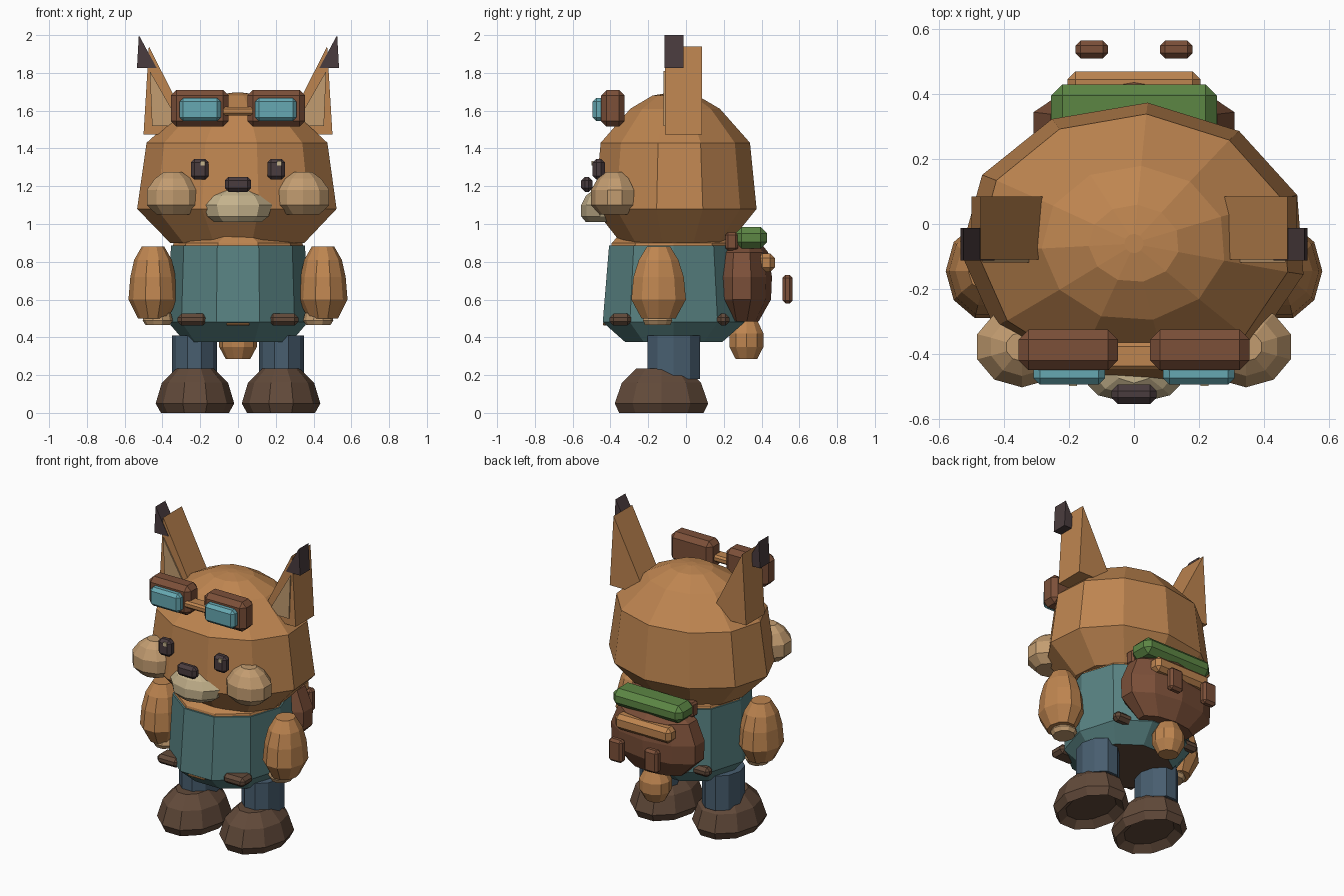
import bpy, bmesh
from math import cos, sin, radians, pi

cube = bpy.data.objects.get("Cube")
if cube:
    bpy.data.objects.remove(cube, do_unlink=True)


def material(name, hexa):
    def lin(c):
        return c / 12.92 if c <= 0.04045 else ((c + 0.055) / 1.055) ** 2.4
    col = [lin(int(hexa[i:i + 2], 16) / 255) for i in (0, 2, 4)] + [1.0]
    m = bpy.data.materials.new(name)
    m.use_nodes = True
    m.diffuse_color = col
    m.node_tree.nodes["Principled BSDF"].inputs["Base Color"].default_value = col
    return m


FUR = material("orange fur", "BE8550")
TAN = material("tan fur", "C29C70")
CREAM = material("cream fur", "C4B28C")
DARK = material("near black", "4A3C3E")
SHIRT = material("teal cloth", "588282")
PANTS = material("blue cloth", "485E70")
BOOT = material("boot brown", "624A3A")
LEATHER = material("leather brown", "7C5039")
GREEN = material("green roll", "5C8644")
GLASS = material("lens blue", "66A8B2")


def finish(name, bm, *mats):
    bmesh.ops.recalc_face_normals(bm, faces=bm.faces)
    me = bpy.data.meshes.new(name)
    bm.to_mesh(me)
    bm.free()
    ob = bpy.data.objects.new(name, me)
    bpy.context.collection.objects.link(ob)
    for m in mats:
        me.materials.append(m)
    return ob


def stack(name, cx, cy, rings, sides, mat, turn=0.0):
    """Faceted solid of elliptical rings (z, rx, ry); turn is in degrees."""
    bm = bmesh.new()
    loops = []
    for z, rx, ry in rings:
        angles = [radians(turn) + 2 * pi * i / sides for i in range(sides)]
        loops.append([bm.verts.new((cx + rx * cos(a), cy + ry * sin(a), z)) for a in angles])
    for lo, hi in zip(loops, loops[1:]):
        for i in range(sides):
            j = (i + 1) % sides
            bm.faces.new((lo[i], lo[j], hi[j], hi[i]))
    bm.faces.new(loops[0][::-1])
    bm.faces.new(loops[-1])
    return finish(name, bm, mat)


def box(name, x, y, z, mat, bevel=0.02):
    """Chamfered box from (min, max) spans."""
    bm = bmesh.new()
    bmesh.ops.create_cube(bm, size=1)
    for v in bm.verts:
        v.co = [(s[0] + s[1]) / 2 + c * (s[1] - s[0]) for c, s in zip(v.co, (x, y, z))]
    if bevel:
        bmesh.ops.bevel(bm, geom=bm.edges[:], offset=bevel, segments=1, affect='EDGES')
    return finish(name, bm, mat)


def wedge(name, outline, y0, y1, mat):
    """Front outline (x, z) extruded along y."""
    bm = bmesh.new()
    a = [bm.verts.new((x, y0, z)) for x, z in outline]
    b = [bm.verts.new((x, y1, z)) for x, z in outline]
    bm.faces.new(a)
    bm.faces.new(b)
    for i in range(len(a)):
        j = (i + 1) % len(a)
        bm.faces.new((a[i], a[j], b[j], b[i]))
    return finish(name, bm, mat)


def span(s, a, b):
    return tuple(sorted((s * a, s * b)))


# Head and face
stack("head", 0, -0.06, [(0.9, 0.36, 0.29), (1.08, 0.535, 0.435), (1.43, 0.485, 0.4),
                         (1.61, 0.285, 0.24), (1.68, 0.14, 0.12), (1.695, 0.03, 0.03)],
      11, FUR, 85.5)
stack("muzzle", 0, -0.41, [(1.01, 0.13, 0.12), (1.04, 0.17, 0.145), (1.1, 0.19, 0.145),
                           (1.15, 0.15, 0.12), (1.18, 0.08, 0.08)], 10, CREAM, 18)
box("nose", (-0.07, 0.07), (-0.555, -0.495), (1.17, 1.25), DARK)

# Torso
shirt = stack("shirt", 0, -0.065, [(0.375, 0.28, 0.27), (0.48, 0.37, 0.395),
                                   (0.885, 0.355, 0.36)], 10, SHIRT)
shirt.data.materials.append(BOOT)
for face in shirt.data.polygons:
    if face.normal.z < -0.9:
        face.material_index = 1
stack("neck", 0, -0.065, [(0.87, 0.35, 0.35), (0.9, 0.34, 0.345), (0.945, 0.2, 0.3)], 10, FUR)
box("buckle", (-0.06, 0.06), (-0.44, -0.4), (0.463, 0.478), FUR, 0.004)
stack("tail", 0, 0.32, [(0.285, 0.065, 0.06), (0.35, 0.1, 0.095), (0.42, 0.1, 0.095),
                        (0.49, 0.06, 0.06)], 10, FUR)

# Backpack with bedroll
stack("backpack", 0, 0.295, [(0.485, 0.2, 0.09), (0.6, 0.32, 0.155), (0.72, 0.325, 0.16),
                             (0.85, 0.27, 0.14), (0.9, 0.18, 0.1)], 10, LEATHER, 18)
box("bedroll", (-0.255, 0.255), (0.26, 0.43), (0.87, 0.985), GREEN, 0.035)
box("pack_strap", (-0.205, 0.205), (0.38, 0.47), (0.745, 0.845), FUR, 0.025)

# Goggle bridge
box("goggle_bridge", (-0.09, 0.09), (-0.45, -0.365), (1.575, 1.62), FUR, 0.012)

for side, s in (("left", 1), ("right", -1)):
    # Face details
    stack(side + "_cheek", s * 0.345, -0.378,
          [(1.05, 0.09, 0.08), (1.1, 0.145, 0.125), (1.18, 0.145, 0.125),
           (1.24, 0.1, 0.09), (1.275, 0.05, 0.045)], 10, TAN, 18)
    box(side + "_eye", span(s, 0.155, 0.25), (-0.495, -0.43), (1.235, 1.345), DARK)
    glint = s * 0.2025 + 0.015
    box(side + "_eye_glint", (glint - 0.012, glint + 0.012), (-0.499, -0.49),
        (1.31, 1.334), CREAM, 0)

    # Ears
    wedge(side + "_ear", [(s * 0.5, 1.475), (s * 0.235, 1.475), (s * 0.472, 1.94)],
          -0.11, 0.085, FUR)
    wedge(side + "_inner_ear", [(s * 0.455, 1.52), (s * 0.3, 1.52), (s * 0.467, 1.81)],
          -0.118, -0.109, TAN)
    wedge(side + "_ear_tip", [(s * 0.535, 1.825), (s * 0.43, 1.825), (s * 0.525, 2.0)],
          -0.113, -0.012, DARK)

    # Goggles
    box(side + "_goggle_frame", span(s, 0.05, 0.355), (-0.45, -0.325), (1.515, 1.71), LEATHER, 0.03)
    box(side + "_goggle_lens", span(s, 0.09, 0.31), (-0.495, -0.43), (1.545, 1.668), GLASS)

    # Arms and hands
    stack(side + "_arm", s * 0.45, -0.145,
          [(0.5, 0.08, 0.095), (0.6, 0.13, 0.152), (0.72, 0.12, 0.14),
           (0.81, 0.1, 0.11), (0.88, 0.06, 0.065)], 10, FUR)
    stack(side + "_hand", s * 0.425, -0.15,
          [(0.465, 0.065, 0.07), (0.49, 0.08, 0.082), (0.53, 0.07, 0.07)], 10, TAN)

    # Legs and boots
    stack(side + "_leg", s * 0.23, -0.065, [(0.18, 0.12, 0.147), (0.41, 0.12, 0.147)], 10, PANTS)
    boot = stack(side + "_boot", s * 0.228, -0.13,
                 [(0, 0.18, 0.235), (0.05, 0.208, 0.26), (0.16, 0.175, 0.22),
                  (0.235, 0.1, 0.14)], 10, BOOT)
    # Recessed sole
    bm = bmesh.new()
    bm.from_mesh(boot.data)
    sole = [f for f in bm.faces if f.normal.z < -0.9]
    bmesh.ops.inset_region(bm, faces=sole, thickness=0.05)
    for v in sole[0].verts:
        v.co.z += 0.04
    bm.to_mesh(boot.data)
    bm.free()

    # Belt pouches, pack clasps and shoulder strap ends
    for place, y in (("front", (-0.405, -0.29)), ("back", (0.165, 0.23))):
        box(side + "_" + place + "_pouch", span(s, 0.165, 0.32), y, (0.463, 0.525), BOOT)
    box(side + "_pack_clasp", span(s, 0.08, 0.18), (0.51, 0.565), (0.58, 0.73), LEATHER, 0.016)
    box(side + "_strap_end", span(s, 0.14, 0.24), (0.21, 0.275), (0.86, 0.955), LEATHER, 0.012)
